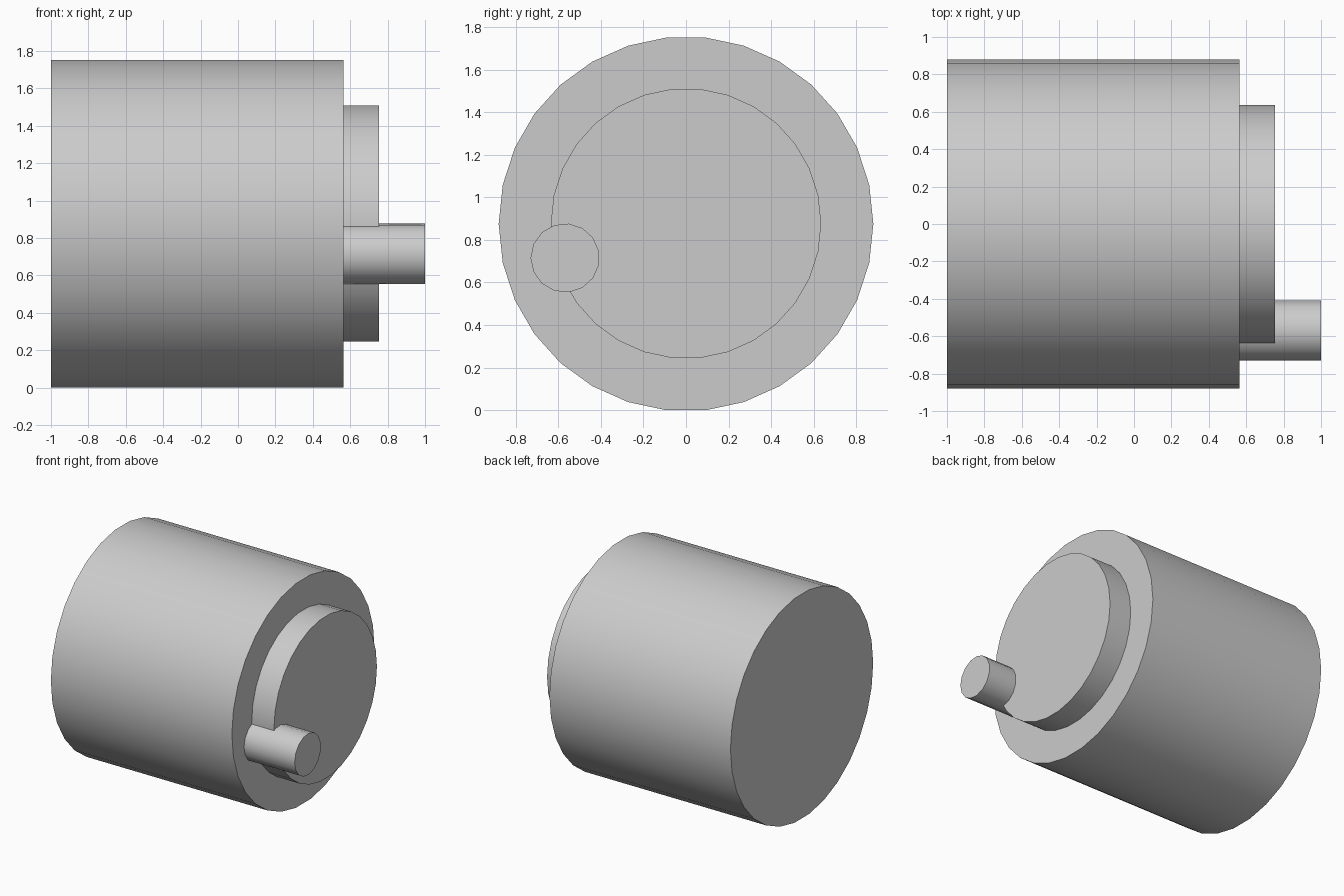
import bpy
import math
from mathutils import Matrix

cube = bpy.data.objects.get("Cube")
if cube:
    bpy.data.objects.remove(cube, do_unlink=True)

# One plain grey for every part
grey = bpy.data.materials.new("light_grey")
grey.use_nodes = True
colour = (0.6, 0.6, 0.6, 1)
grey.diffuse_color = colour
grey.node_tree.nodes["Principled BSDF"].inputs["Base Color"].default_value = colour


def x_cylinder(name, x0, x1, y, z, radius, sides):
    """Smooth cylinder along x, with one corner of its outline pointing to -y."""
    bpy.ops.mesh.primitive_cylinder_add(vertices=sides, radius=radius, depth=x1 - x0)
    obj = bpy.context.object
    obj.name = name
    # Put the first corner (+y) on -y, then lay the axis along x
    turn = Matrix.Rotation(math.radians(90), 4, "Y") @ Matrix.Rotation(math.pi, 4, "Z")
    obj.data.transform(turn)
    obj.location = ((x0 + x1) / 2, y, z)
    obj.data.materials.append(grey)
    bpy.ops.object.shade_smooth_by_angle(angle=math.radians(30))
    return obj


AXIS_Z = 0.875
FACE_X = 0.563
SEAT = 0.02  # how far the end parts sit inside the drum

x_cylinder("drum", -1, FACE_X, 0, AXIS_Z, 0.88, 30)
x_cylinder("end_plate", FACE_X - SEAT, 0.755, 0, AXIS_Z + 0.002, 0.635, 30)
x_cylinder("offset_pin", FACE_X - SEAT, 1, -0.568, 0.715, 0.162, 15)
